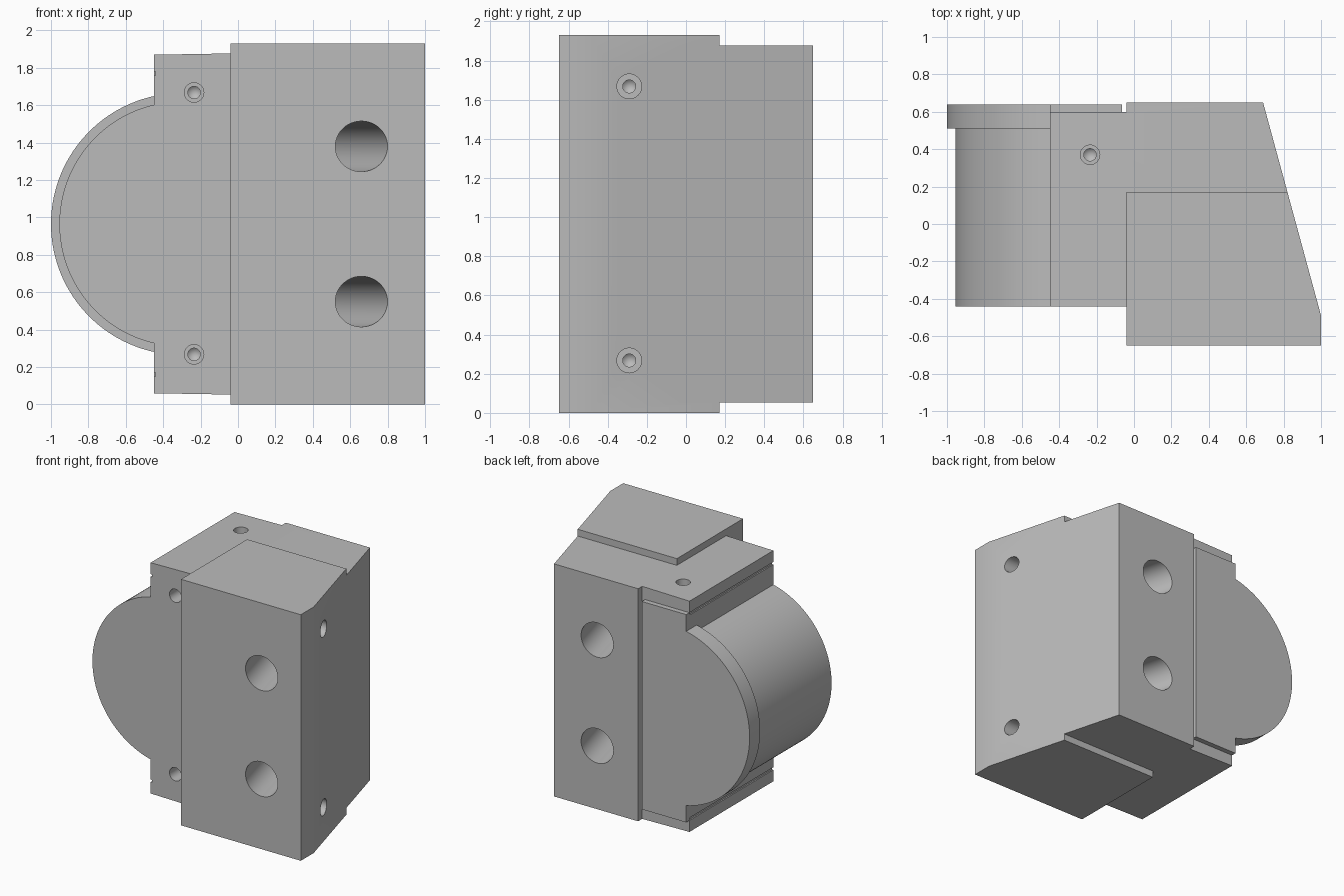
import bpy, math
from mathutils import Vector, Matrix

if "Cube" in bpy.data.objects:
    bpy.data.objects.remove(bpy.data.objects["Cube"])

MID = 0.965  # height of the mirror plane
grey = bpy.data.materials.new("grey")
grey.diffuse_color = (0.5, 0.5, 0.5, 1)
grey.use_nodes = True
grey.node_tree.nodes["Principled BSDF"].inputs["Base Color"].default_value = grey.diffuse_color


def prism(name, pts, axis, lo, hi):
    """Extrude a closed outline: 'z' takes (x, y) points, 'y' takes (x, z) points."""
    def place(p, h):
        return (p[0], p[1], h) if axis == 'z' else (p[0], h, p[1])
    n = len(pts)
    verts = [place(p, h) for h in (lo, hi) for p in pts]
    faces = [list(range(n))[::-1], list(range(n, 2 * n))]
    faces += [[i, (i + 1) % n, n + (i + 1) % n, n + i] for i in range(n)]
    if axis == 'y':
        faces = [f[::-1] for f in faces]
    me = bpy.data.meshes.new(name)
    me.from_pydata(verts, [], faces)
    me.materials.append(grey)
    ob = bpy.data.objects.new(name, me)
    bpy.context.collection.objects.link(ob)
    return ob


def boolean(target, tool, op):
    bpy.context.view_layer.objects.active = target
    mod = target.modifiers.new("bool", 'BOOLEAN')
    mod.operation, mod.solver, mod.object = op, 'EXACT', tool
    bpy.ops.object.modifier_apply(modifier=mod.name)
    bpy.data.objects.remove(tool)


def drill(target, start, end, r, tip=0.0):
    """Cut a round hole from start to end, with an optional conical tip."""
    a, b = Vector(start), Vector(end)
    d = (b - a).normalized()
    rings = [(a - d * 0.1, r), (b, r)]
    n = 48
    u = d.orthogonal().normalized()
    v = d.cross(u)
    verts = [c + (u * math.cos(2 * math.pi * i / n) + v * math.sin(2 * math.pi * i / n)) * rr
             for c, rr in rings for i in range(n)]
    faces = [list(range(n))[::-1]]
    faces += [[i, (i + 1) % n, n + (i + 1) % n, n + i] for i in range(n)]
    if tip:
        verts.append(b + d * tip)
        faces += [[n + i, n + (i + 1) % n, 2 * n] for i in range(n)]
    else:
        faces.append(list(range(n, 2 * n)))
    me = bpy.data.meshes.new("drill")
    me.from_pydata(verts, [], faces)
    me.materials.append(grey)
    tool = bpy.data.objects.new("drill", me)
    bpy.context.collection.objects.link(tool)
    tool.hide_render = True
    boolean(target, tool, 'DIFFERENCE')


def stepped_hole(target, start, direction, r_out, r_in, depth_out, depth_in):
    s, d = Vector(start), Vector(direction)
    drill(target, s, s + d * depth_out, r_out)
    drill(target, s, s + d * depth_in, r_in, 0.03)


def arc(r, x_end=-0.45, cx=-0.30, n=64):
    """Left-hand arc, from its lower end to its upper end."""
    a = math.acos((x_end - cx) / r)
    return [(cx + r * math.cos(t), MID + r * math.sin(t))
            for t in (2 * math.pi - a - (2 * math.pi - 2 * a) * i / n for i in range(n + 1))]


def slant(y):
    return 1.0 - (y + 0.49) * 0.31 / 1.14


# Tall front block and lower rear block with the slanted side
body = prism("body", [(-0.04, -0.65), (1, -0.65), (1, -0.49), (slant(0.17), 0.17), (-0.04, 0.17)],
             'z', 0, 2 * MID)
rear = prism("rear_block", [(-0.04, 0.0), (slant(0.0), 0.0), (slant(0.65), 0.65), (-0.04, 0.65)],
             'z', 0.053, 1.877)
boolean(body, rear, 'UNION')

# Side housing with rounded end
housing = prism("housing", [(0.1, 1.877), (0.1, 0.053), (-0.04, 0.053), (-0.45, 0.06)]
                + arc(0.655) + [(-0.45, 1.87), (-0.04, 1.877)], 'y', -0.44, 0.60)

# Shallow grooves along the side of the housing
for z in (0.16, 1.77):
    groove = prism("groove", [(-0.5, z - 0.01), (-0.44, z - 0.01), (-0.44, z + 0.01), (-0.5, z + 0.01)],
                   'y', -0.6, 0.7)
    boolean(housing, groove, 'DIFFERENCE')
boolean(body, housing, 'UNION')

# Rear cover plate and rounded lip
cover = prism("rear_cover", [(-0.065, 1.78), (-0.065, 0.15), (-0.45, 0.15)]
              + arc(0.70) + [(-0.45, 1.78)], 'y', 0.59, 0.64)
lip = prism("rounded_lip", arc(0.70), 'y', 0.51, 0.64)
boolean(cover, lip, 'UNION')
boolean(body, cover, 'UNION')

# Large slanted through holes, and small stepped holes in front and side
for z in (0.55, 1.38):
    drill(body, (0.66, -0.65, z), (0.66 - 1.4 * 0.265, 0.75, z), 0.135)
for z in (0.268, 1.668):
    stepped_hole(body, (slant(-0.29), -0.29, z), (-1, 0, 0), 0.063, 0.033, 0.25, 0.4)
    stepped_hole(body, (-0.235, -0.44, z), (0, 1, 0), 0.052, 0.033, 0.2, 0.4)

# Small stepped hole in the top
stepped_hole(body, (-0.235, 0.37, 1.874), (0, 0, -1), 0.052, 0.033, 0.1, 0.25)

bpy.ops.object.select_all(action='DESELECT')
body.select_set(True)
bpy.context.view_layer.objects.active = body
bpy.ops.object.shade_smooth_by_angle(angle=math.radians(20))
